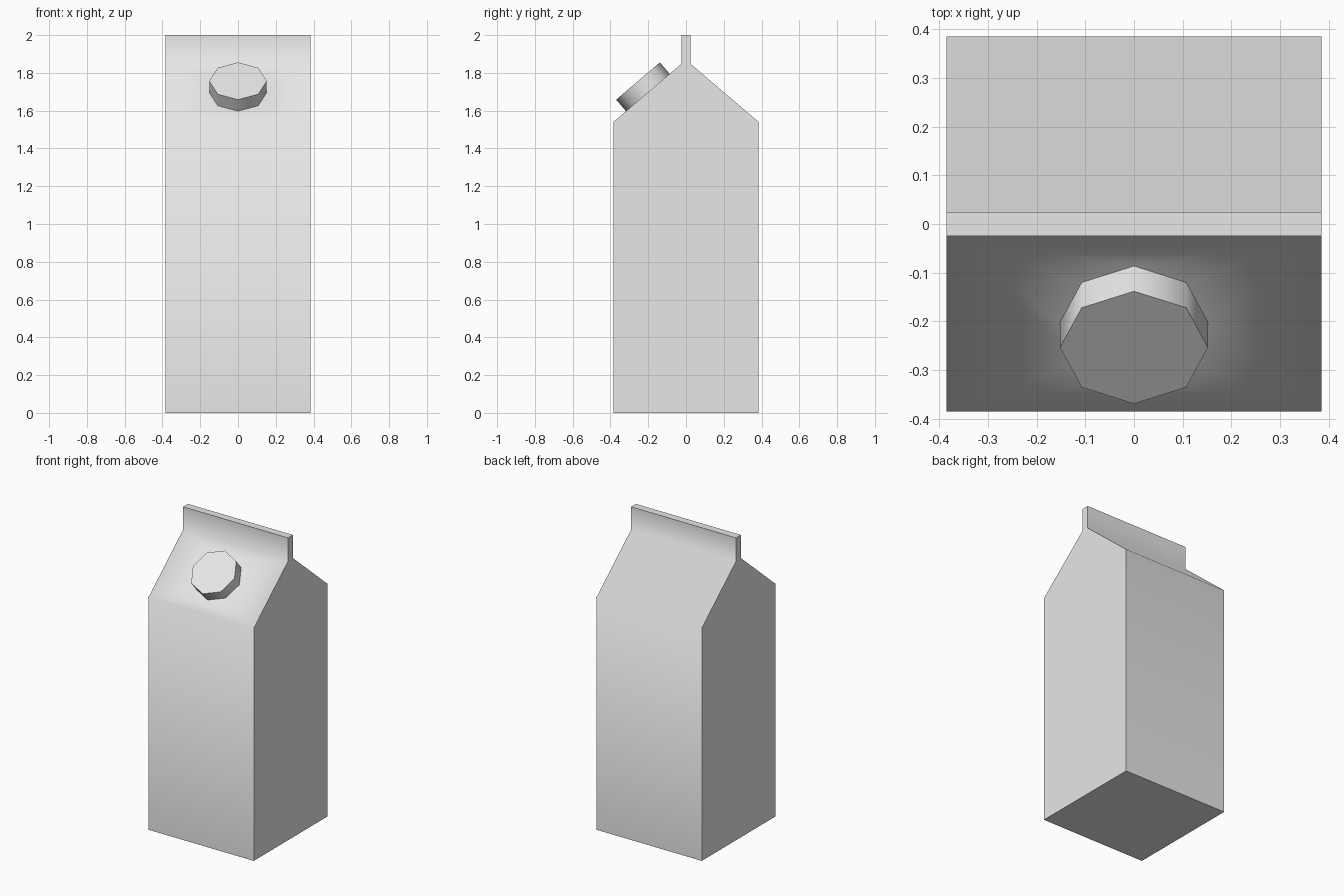
import bpy, bmesh
from math import atan2, sin, cos, pi, radians
from mathutils import Vector, Matrix

cube = bpy.data.objects.get("Cube")
if cube:
    bpy.data.objects.remove(cube, do_unlink=True)

HALF = 0.385           # half width and half depth of the carton
FIN = 0.025            # half thickness of the top seam
EAVE, RIDGE, TOP = 1.54, 1.847, 2.0
CAP_R, CAP_H, SIDES = 0.152, 0.08, 8
SLOPE = atan2(RIDGE - EAVE, HALF - FIN)
cap_base = Vector((0, -0.202, EAVE + (HALF - 0.202) * (RIDGE - EAVE) / (HALF - FIN)))
tilt = Matrix.Translation(cap_base) @ Matrix.Rotation(SLOPE, 4, 'X')

card = bpy.data.materials.new("plain grey card")
card.use_nodes = True
card.diffuse_color = (0.8, 0.8, 0.8, 1)
card.node_tree.nodes["Principled BSDF"].inputs["Base Color"].default_value = (0.8, 0.8, 0.8, 1)


def make_object(name, bm):
    """Turn a bmesh into a smooth-shaded object with sharp corners."""
    mesh = bpy.data.meshes.new(name)
    bm.to_mesh(mesh)
    bm.free()
    mesh.materials.append(card)
    obj = bpy.data.objects.new(name, mesh)
    bpy.context.collection.objects.link(obj)
    bpy.ops.object.select_all(action='DESELECT')
    obj.select_set(True)
    bpy.context.view_layer.objects.active = obj
    bpy.ops.object.shade_smooth_by_angle(angle=radians(60))
    return obj


# Carton: left half from a gabled side profile, then mirrored
front = [(-HALF, 0), (-HALF, EAVE), (-FIN, RIDGE), (-FIN, TOP)]
profile = front + [(-y, z) for y, z in reversed(front)]
bm = bmesh.new()
mid = [bm.verts.new((0, y, z)) for y, z in profile]
out = [bm.verts.new((HALF, y, z)) for y, z in profile]
# Half of the spout opening in the front roof panel
rim = []
for k in range(SIDES // 2 + 1):
    a = pi / 2 - k * 2 * pi / SIDES
    rim.append(bm.verts.new(tilt @ Vector((CAP_R * cos(a), CAP_R * sin(a), 0))))
for i in range(len(profile)):
    j = (i + 1) % len(profile)
    opening = rim if i == 1 else []
    bm.faces.new([mid[i], out[i], out[j], mid[j]] + opening)
bm.faces.new(out[::-1])
carton = make_object("carton", bm)
mirror = carton.modifiers.new("Mirror", 'MIRROR')
mirror.use_axis = (True, False, False)
mirror.merge_threshold = 0.0005

# Screw cap: octagonal prism standing square to the front roof panel
bm = bmesh.new()
bmesh.ops.create_cone(bm, cap_ends=True, segments=SIDES, radius1=CAP_R, radius2=CAP_R,
                      depth=CAP_H, matrix=Matrix.Translation((0, 0, CAP_H / 2)))
cap = make_object("screw_cap", bm)
cap.matrix_world = tilt
